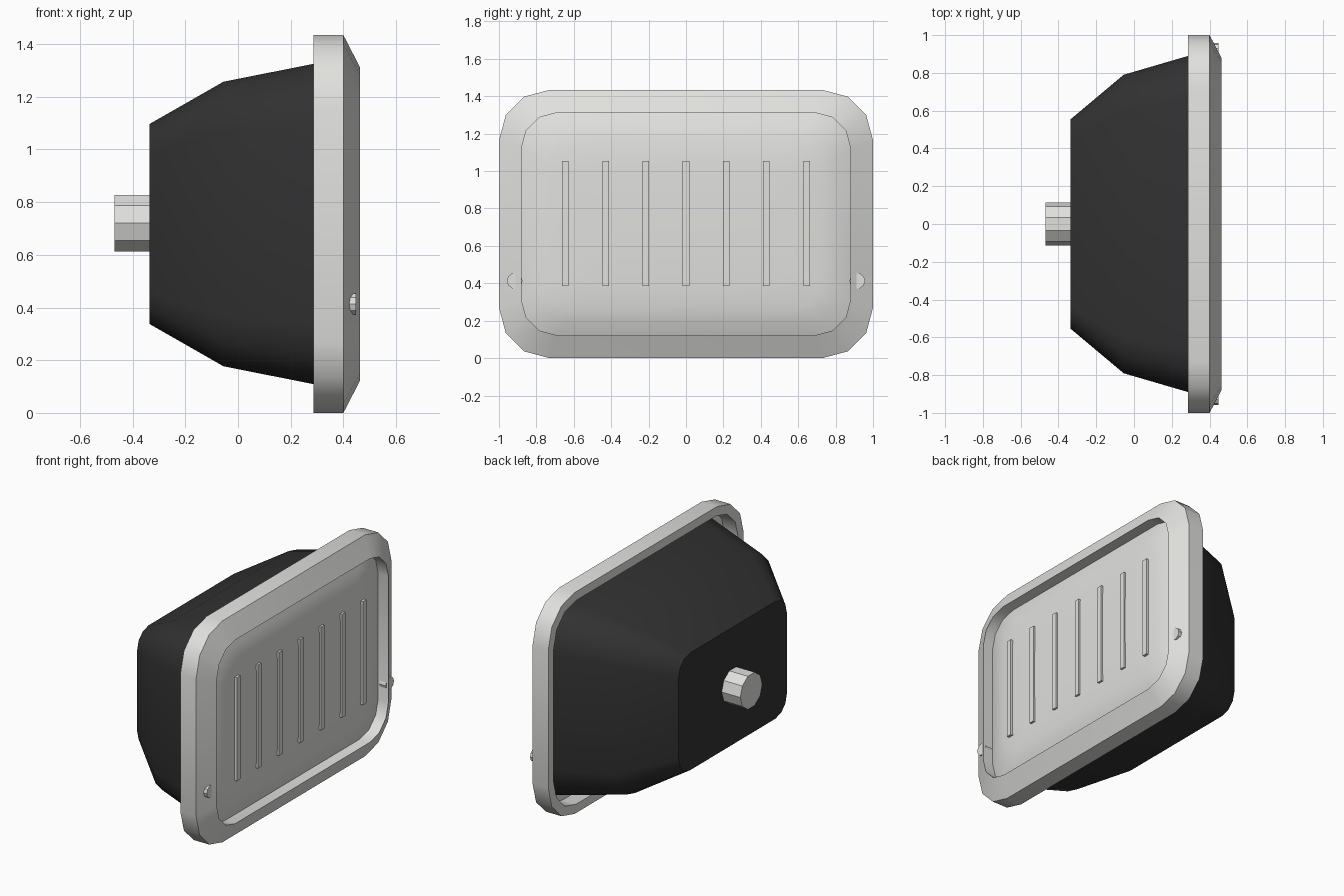
import bpy, bmesh, math
from mathutils import Matrix

if "Cube" in bpy.data.objects:
    bpy.data.objects.remove(bpy.data.objects["Cube"], do_unlink=True)

MID = 0.717  # height of the lamp's axis


def material(name, rgb):
    m = bpy.data.materials.new(name)
    m.use_nodes = True
    m.diffuse_color = (*rgb, 1)
    m.node_tree.nodes["Principled BSDF"].inputs["Base Color"].default_value = (*rgb, 1)
    return m


light_grey = material("light grey", (0.75, 0.75, 0.73))
dark_grey = material("dark grey", (0.031, 0.031, 0.031))


def finish(name, bm, mat, smooth=True):
    bmesh.ops.recalc_face_normals(bm, faces=bm.faces)
    mesh = bpy.data.meshes.new(name)
    bm.to_mesh(mesh)
    bm.free()
    mesh.materials.append(mat)
    ob = bpy.data.objects.new(name, mesh)
    bpy.context.collection.objects.link(ob)
    if smooth:
        bpy.ops.object.select_all(action='DESELECT')
        ob.select_set(True)
        bpy.context.view_layer.objects.active = ob
        bpy.ops.object.shade_smooth_by_angle(angle=math.radians(35))


def ring(bm, x, hw, hh, r):
    """Rounded rectangle facing x, three segments per corner."""
    verts = []
    for q, (sy, sz) in enumerate([(1, 1), (-1, 1), (-1, -1), (1, -1)]):
        for i in range(4):
            a = math.radians(90 * q + 30 * i)
            verts.append(bm.verts.new((x, sy * (hw - r) + r * math.cos(a),
                                       MID + sz * (hh - r) + r * math.sin(a))))
    return verts


def loft(name, sections, mat, cap_start=False, cap_end=False, closed=False):
    bm = bmesh.new()
    rings = [ring(bm, *s) for s in sections]
    pairs = list(zip(rings, rings[1:]))
    if closed:
        pairs.append((rings[-1], rings[0]))
    for a, b in pairs:
        n = len(a)
        for i in range(n):
            j = (i + 1) % n
            bm.faces.new((a[i], a[j], b[j], b[i]))
    if cap_start:
        bm.faces.new(rings[0])
    if cap_end:
        bm.faces.new(rings[-1])
    finish(name, bm, mat)


def cylinder(name, x0, x1, y, z, r, mat):
    """Ten-sided cylinder along x, one corner pointing along y."""
    bm = bmesh.new()
    place = Matrix.Translation(((x0 + x1) / 2, y, z)) @ Matrix.Rotation(math.pi / 2, 4, 'Y')
    bmesh.ops.create_cone(bm, cap_ends=True, segments=10, radius1=r, radius2=r,
                          depth=x1 - x0, matrix=place)
    finish(name, bm, mat, smooth=False)


# Bezel: outer wall, slanted front, short inner wall, hollow behind
loft("bezel", [(0.287, 1.0, MID, 0.27), (0.40, 1.0, MID, 0.27),
               (0.463, 0.88, 0.595, 0.19), (0.385, 0.88, 0.595, 0.19),
               (0.385, 0.945, 0.66, 0.23), (0.287, 0.945, 0.66, 0.23)],
     light_grey, closed=True)

# Housing tapering to a flat rear plate, its mouth tucked inside the bezel
loft("housing", [(-0.335, 0.555, 0.38, 0.12), (-0.055, 0.79, 0.54, 0.19),
                 (0.287, 0.89, 0.608, 0.23), (0.385, 0.918, 0.628, 0.24)],
     dark_grey, cap_start=True)

# Softly domed lens
loft("lens", [(0.388, 0.882, 0.597, 0.19), (0.420, 0.81, 0.525, 0.17),
              (0.436, 0.73, 0.445, 0.15), (0.444, 0.60, 0.32, 0.12),
              (0.446, 0.40, 0.12, 0.08)],
     light_grey, cap_end=True)

# Seven vertical lens ribs
for i in range(7):
    bm = bmesh.new()
    place = Matrix.Translation((0.442, (i - 3) * 0.215, 0.72))
    bmesh.ops.create_cube(bm, size=1, matrix=place @ Matrix.Diagonal((0.03, 0.035, 0.67, 1)))
    finish(f"lens_rib_{i + 1}", bm, light_grey, smooth=False)

# Bezel screws, mostly sunk into the slanted front
for side, s in (("left", 1), ("right", -1)):
    cylinder(f"{side}_screw", 0.40, 0.447, s * 0.916, 0.413, 0.042, light_grey)

# Rear connector
cylinder("rear_connector", -0.468, -0.32, 0, 0.72, 0.113, light_grey)
